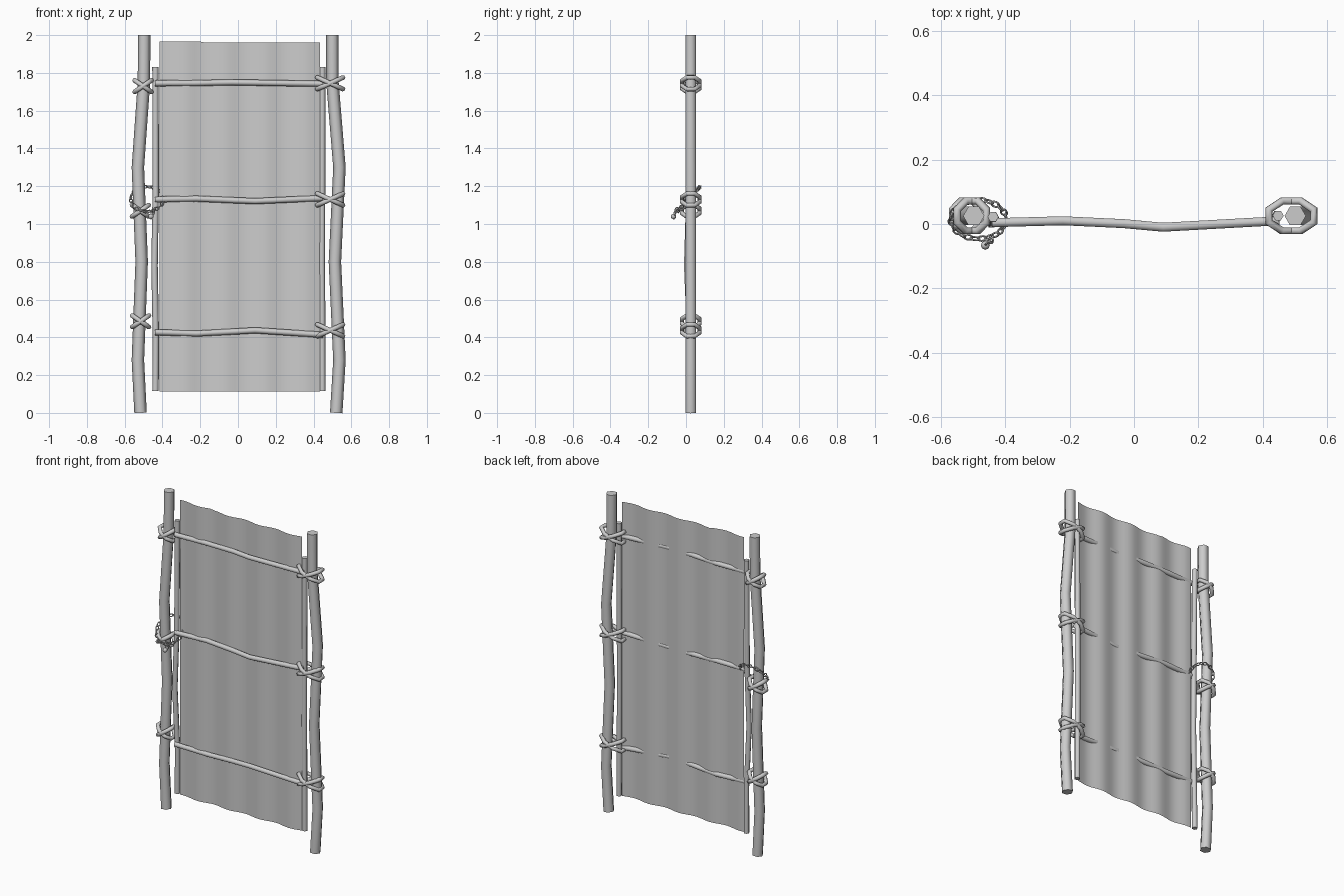
import bpy, bmesh
from math import pi, cos, sin, radians
from mathutils import Vector, Matrix

if "Cube" in bpy.data.objects:
    bpy.data.objects.remove(bpy.data.objects["Cube"])


def finish(name, bm, smooth=True):
    me = bpy.data.meshes.new(name)
    bmesh.ops.recalc_face_normals(bm, faces=bm.faces)
    bm.to_mesh(me)
    bm.free()
    ob = bpy.data.objects.new(name, me)
    bpy.context.collection.objects.link(ob)
    bpy.ops.object.select_all(action='DESELECT')
    ob.select_set(True)
    bpy.context.view_layer.objects.active = ob
    if smooth:
        bpy.ops.object.shade_smooth_by_angle(angle=radians(65))
    return ob


def sweep(bm, pts, r, ref, sides=6, closed=False):
    """Sweep a polygon of given radius along a path; ref orients its corners."""
    pts = [Vector(p) for p in pts]
    ref = Vector(ref)
    n = len(pts)
    rings = []
    for i, p in enumerate(pts):
        a = pts[i - 1] if (i or closed) else p
        b = pts[(i + 1) % n] if (i < n - 1 or closed) else p
        t = (b - a).normalized()
        u = (ref - t * ref.dot(t)).normalized()
        v = t.cross(u)
        rings.append([bm.verts.new(p + r * (u * cos(2 * pi * k / sides) + v * sin(2 * pi * k / sides)))
                      for k in range(sides)])
    for i in range(n if closed else n - 1):
        A, B = rings[i], rings[(i + 1) % n]
        for k in range(sides):
            j = (k + 1) % sides
            bm.faces.new((A[k], A[j], B[j], B[k]))
    if not closed:
        bm.faces.new(rings[0])
        bm.faces.new(rings[-1])


def pole(name, pts, r, ref):
    bm = bmesh.new()
    sweep(bm, pts, r, ref)
    return finish(name, bm)


# Crooked outer posts
PY = 0.025
for name, xs in (("left_post", (-.516, -.53, -.51, -.53, -.498, -.497)),
                 ("right_post", (.52, .537, .513, .537, .50, .50))):
    zs = (0, .28, .8, 1.3, 1.75, 2)
    pole(name, [(x, PY, z) for x, z in zip(xs, zs)], .033, (1, 0, 0))

# Thin inner stiles of the door
pole("left_stile", [(-.437, .022, .115), (-.435, .02, .4), (-.442, .004, .78),
                    (-.436, .015, 1.15), (-.437, .022, 1.83)], .017, (1, 0, 0))
pole("right_stile", [(.447, .026, .115), (.444, .026, .8), (.447, .026, 1.83)], .017, (1, 0, 0))

# Crooked cross bars
bx = (-.44, -.22, -.03, .09, .45)
by = (.004, .010, .001, -.010, .010)
for name, zs in (("top_bar", (1.745, 1.746, 1.75, 1.748, 1.742)),
                 ("middle_bar", (1.13, 1.134, 1.126, 1.121, 1.137)),
                 ("bottom_bar", (.427, .42, .43, .437, .413))):
    pole(name, list(zip(bx, by, zs)), .016, (0, 0, 1))

# Corrugated sheet, a single thin surface
bm = bmesh.new()
N = 32
x0, x1 = -.415, .434
cols = []
for i in range(N + 1):
    f = i / N
    x = x0 + (x1 - x0) * f
    y = .011 + .008 * sin(2 * pi * 4 * f + .8)
    top = 1.966 if f < .26 else 1.961
    cols.append((bm.verts.new((x, y, .112)), bm.verts.new((x, y, top))))
for a, b in zip(cols, cols[1:]):
    bm.faces.new((a[0], b[0], b[1], a[1]))
finish("corrugated_sheet", bm)

# Rope lashings: two crossed tilted loops at each joint
def lashing(name, x, z, half, tilt):
    bm = bmesh.new()
    for s in (1, -1):
        pts = []
        for k in range(8):
            a = 2 * pi * (k + .5) / 8
            pts.append((x + half * 1.05 * cos(a), PY + .05 * sin(a), z + s * tilt * cos(a)))
        sweep(bm, pts, .0125, (s * tilt / half * -1, 0, 1), 6, True)
    return finish(name, bm)

for i, (x, z) in enumerate(((-.503, 1.73), (-.517, 1.07), (-.516, .485))):
    lashing("left_lashing_%d" % (i + 1), x, z, .047, .034)
for i, z in enumerate((1.745, 1.13, .437)):
    lashing("right_lashing_%d" % (i + 1), .488, z, .072, .034)

# Chain looped around the left post and stile, with a dangling end
def link(bm, a, b, turn):
    c = (a + b) / 2
    t = (b - a).normalized()
    side = t.cross(Vector((.31, .17, .93))).normalized()
    side = Matrix.Rotation(turn, 3, t) @ side
    nrm = t.cross(side)
    L = (b - a).length * .62
    pts = [c + t * L * cos(q) + side * .009 * sin(q)
           for q in (2 * pi * k / 10 for k in range(10))]
    sweep(bm, pts, .0032, nrm, 5, True)

bm = bmesh.new()
M = 24
loop = []
for k in range(M):
    a = 2 * pi * k / M
    loop.append(Vector((-.482 + .086 * cos(a), .014 + .06 * sin(a), 1.132 + .066 * sin(a))))
for k in range(M):
    link(bm, loop[k], loop[(k + 1) % M], pi / 4 + (pi / 2) * (k % 2))
tail = [Vector((-.44, -.046, 1.085)), Vector((-.448, -.055, 1.067)),
        Vector((-.456, -.063, 1.049)), Vector((-.461, -.066, 1.029))]
for k in range(3):
    link(bm, tail[k], tail[k + 1], pi / 4 + (pi / 2) * (k % 2))
finish("chain", bm)

# Small lock at the chain end
bm = bmesh.new()
bmesh.ops.create_uvsphere(bm, u_segments=8, v_segments=6, radius=.014,
                          matrix=Matrix.Translation((-.461, -.066, 1.04)))
finish("chain_lock", bm)
